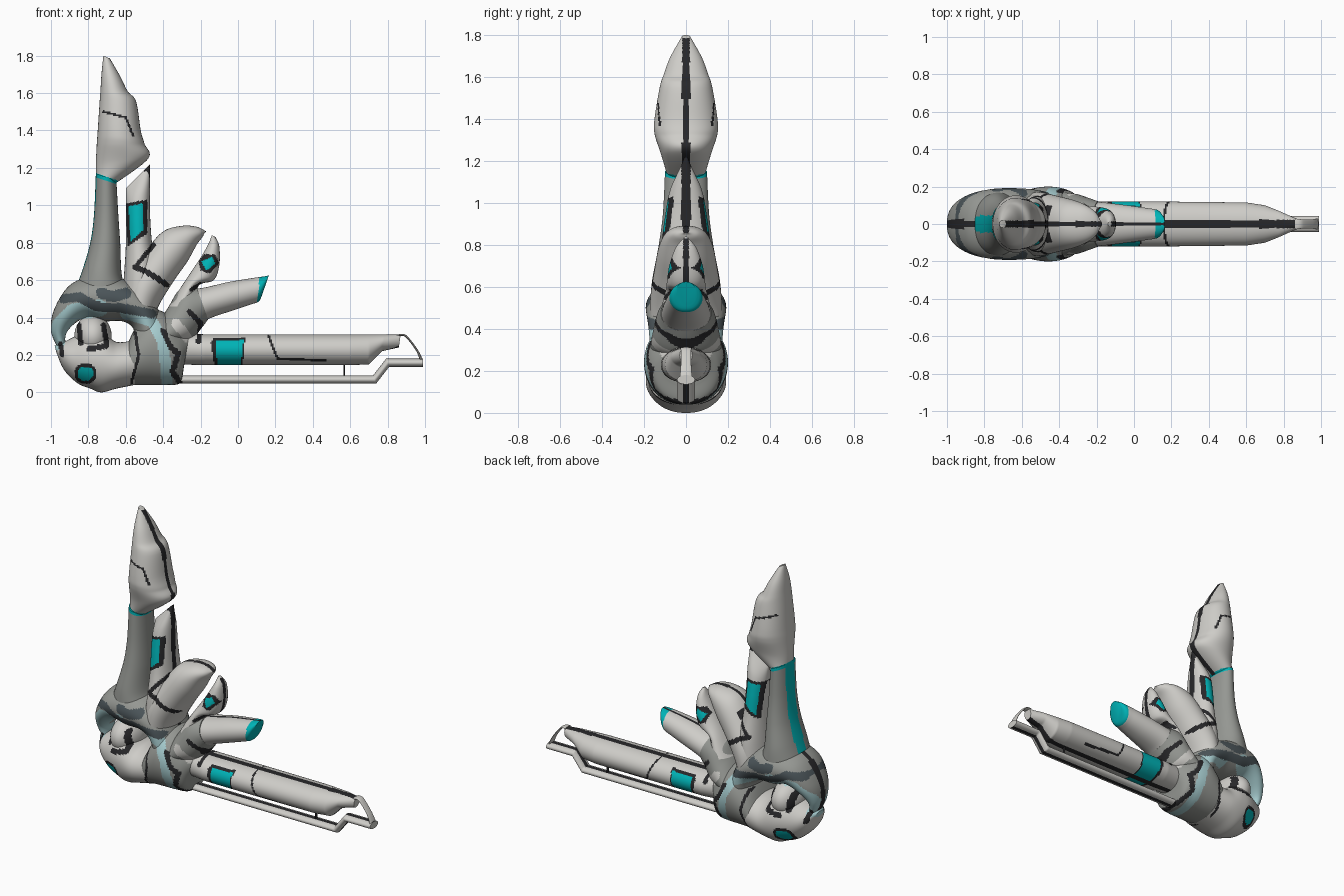
import bpy
import math
from mathutils import Vector

cube = bpy.data.objects.get("Cube")
if cube:
    bpy.data.objects.remove(cube, do_unlink=True)

# Colours
PALETTE = {
    "light_grey": (.62, .61, .58),
    "mid_grey": (.30, .31, .29),
    "pale_blue": (.38, .60, .62),
    "teal": (0, .45, .47),
    "dark": (.02, .02, .022),
    "slate": (.07, .09, .10),
}
NAMES = list(PALETTE)
MATERIALS = []
for name, rgb in PALETTE.items():
    material = bpy.data.materials.new(name)
    material.use_nodes = True
    material.diffuse_color = (*rgb, 1)
    shader = material.node_tree.nodes["Principled BSDF"]
    shader.inputs["Base Color"].default_value = (*rgb, 1)
    shader.inputs["Roughness"].default_value = .6
    MATERIALS.append(material)

MARKS = []
SEGMENTS = 88
STEP = .008


def add_mark(colour, points, margin, test):
    xs, zs = zip(*points)
    box = (min(xs) - margin, max(xs) + margin, min(zs) - margin, max(zs) + margin)
    MARKS.append((NAMES.index(colour), box, test))


def stroke(colour, radius, *points):
    """Painted band of a given half width along a path in the side plane."""
    path = [Vector(p) for p in points]

    def test(point):
        for start, end in zip(path, path[1:]):
            along = end - start
            t = (point - start).dot(along) / along.length_squared
            if (point - start - along * min(1, max(0, t))).length < radius:
                return True
        return False
    add_mark(colour, points, radius, test)


def panel(colour, *corners):
    """Painted convex patch, corners given clockwise."""
    path = [Vector(p) for p in corners]

    def test(point):
        return all((b - a).cross(point - a) <= 0
                   for a, b in zip(path, path[1:] + path[:1]))
    add_mark(colour, corners, 0, test)


def colour_at(x, z, base):
    """Topmost mark at a place in the side plane."""
    for index, (left, right, low, high), test in reversed(MARKS):
        if left <= x <= right and low <= z <= high and test(Vector((x, z))):
            return index
    return base


def resample(rows, curved):
    """Dense rows, through a smooth spline or straight between the given ones."""
    rows = [Vector(r) for r in rows]
    result = []
    for i in range(len(rows) - 1):
        p, q = rows[i], rows[i + 1]
        before, after = rows[max(i - 1, 0)], rows[min(i + 2, len(rows) - 1)]
        reach = max(math.dist(p[0:2], q[0:2]), math.dist(p[2:4], q[2:4]))
        count = max(1, math.ceil(reach / STEP))
        for k in range(count):
            t = k / count
            row = p.lerp(q, t)
            if curved:
                m, n = (q - before) / 2, (after - p) / 2
                s = t * t * (3 - 2 * t)
                row = p * (1 - s) + q * s
                row += m * (t * (1 - t) ** 2) - n * (t * t * (1 - t))
            result.append(row)
    return result + [rows[-1]]


def loft(name, colour, rows, ridge=None, ridge_width=.022, sides=(1,), curved=True):
    """Rounded body; each row gives two silhouette points and a half depth."""
    rows = resample(rows, curved)
    verts, faces, paint = [], [], []
    base = NAMES.index(colour)
    for ax, az, bx, bz, depth in rows:
        for j in range(SEGMENTS):
            angle = math.tau * j / SEGMENTS
            c, s = math.cos(angle), math.sin(angle)
            y = math.copysign(abs(s) ** .9, s) * max(depth, .003)
            verts.append(((ax + bx + (ax - bx) * c) / 2, y,
                          (az + bz + (az - bz) * c) / 2))
    for i in range(len(rows) - 1):
        for j in range(SEGMENTS):
            k = (j + 1) % SEGMENTS
            a, b = i * SEGMENTS, (i + 1) * SEGMENTS
            face = (a + j, a + k, b + k, b + j)
            x, y, z = [sum(axis) / len(face) for axis in zip(*(verts[v] for v in face))]
            side = math.cos(math.tau * (j + .5) / SEGMENTS)
            if ridge and abs(y) < ridge_width and any(side * d > .5 for d in sides):
                paint.append(NAMES.index(ridge))
            else:
                paint.append(colour_at(x, z, base))
            faces.append(face)
    last = (len(rows) - 1) * SEGMENTS
    faces += [tuple(range(SEGMENTS))[::-1], tuple(range(last, last + SEGMENTS))]
    for ax, az, bx, bz, _ in (rows[0], rows[-1]):
        paint.append(colour_at((ax + bx) / 2, (az + bz) / 2, base))
    mesh = bpy.data.meshes.new(name)
    mesh.from_pydata(verts, [], faces)
    for material in MATERIALS:
        mesh.materials.append(material)
    mesh.polygons.foreach_set("material_index", paint)
    mesh.shade_smooth()
    mesh.set_sharp_from_angle(angle=math.radians(50))
    bpy.context.scene.collection.objects.link(bpy.data.objects.new(name, mesh))


# Camouflage bands around the base
stroke("pale_blue", .045, (-.97, .27), (-.95, .36), (-.88, .43), (-.74, .45))
stroke("pale_blue", .03, (-.6, .42), (-.46, .38), (-.4, .27), (-.38, .05))
stroke("slate", .025, (-.93, .5), (-.85, .51), (-.76, .46), (-.62, .45), (-.46, .42))
stroke("slate", .03, (-.73, .53), (-.67, .51), (-.6, .53))
stroke("light_grey", .025, (-.33, .37), (-.27, .29))

# Dark seams
stroke("dark", .015, (-.4, .33), (-.36, .24), (-.32, .21), (-.35, .11), (-.31, .05))
stroke("dark", .008, (-.55, .32), (-.53, .2), (-.57, .05))
stroke("dark", .014, (-.85, .36), (-.84, .26))
stroke("dark", .014, (-.72, .36), (-.7, .25), (-.8, .23))
stroke("dark", .012, (-.95, .26), (-.94, .2))
stroke("dark", .014, (-.26, .43), (-.2, .37), (-.21, .27))
stroke("dark", .012, (-.45, .79), (-.55, .67), (-.48, .64))
stroke("dark", .015, (-.55, .67), (-.48, .64), (-.38, .575))
stroke("dark", .01, (-.25, .55), (-.2, .58))
stroke("dark", .006, (-.72, 1.5), (-.6, 1.47), (-.56, 1.37))
stroke("dark", .006, (.16, .31), (.21, .18), (.47, .17))

# Teal panels with dark surrounds
panel("dark", (-.6, 1.01), (-.485, 1.03), (-.485, .85), (-.59, .78))
panel("teal", (-.585, .995), (-.51, 1.01), (-.505, .87), (-.575, .805))
panel("dark", (-.145, .265), (-.13, .29), (.038, .292), (.025, .14), (-.125, .14))
panel("teal", (-.12, .275), (.03, .28), (.015, .14), (-.11, .14))
panel("dark", (-.21, .7), (-.18, .74), (-.12, .735), (-.1, .69), (-.15, .635), (-.2, .65))
panel("teal", (-.195, .7), (-.14, .725), (-.12, .69), (-.17, .65))
stroke("dark", .054, (-.82, .1), (-.81, .1))
stroke("teal", .038, (-.82, .1), (-.81, .1))
panel("teal", (.12, .64), (.18, .64), (.14, .47), (.1, .47))
stroke("teal", .01, (-.78, 1.17), (-.64, 1.12))

# Upright blade and the stem that carries it
loft("upright_blade", "light_grey", [
    (-.72, 1.8, -.685, 1.785, .02), (-.73, 1.7, -.63, 1.69, .075),
    (-.735, 1.62, -.59, 1.61, .105), (-.74, 1.55, -.545, 1.555, .125),
    (-.75, 1.4, -.52, 1.4, .15), (-.755, 1.33, -.5, 1.33, .15),
    (-.76, 1.22, -.48, 1.25, .12), (-.76, 1.15, -.65, 1.12, .09)],
    ridge="dark", ridge_width=.018, sides=(-1,))
loft("blade_stem", "mid_grey", [
    (-.76, 1.17, -.65, 1.13, .1), (-.77, .95, -.64, .95, .11),
    (-.79, .8, -.63, .8, .13), (-.83, .66, -.62, .62, .16),
    (-.87, .55, -.58, .53, .17)], ridge="teal", ridge_width=.045)
loft("inner_upright", "light_grey", [
    (-.6, 1.09, -.47, 1.22, .02), (-.6, 1.02, -.47, 1.1, .075),
    (-.6, .92, -.47, .95, .1), (-.6, .78, -.46, .8, .12),
    (-.61, .62, -.44, .66, .15), (-.62, .5, -.44, .5, .16)],
    ridge="dark", sides=(-1,))

# Arched base, wrist and palm
loft("base_arch", "mid_grey", [
    (-.96, .23, -.92, .24, .05), (-1, .33, -.92, .31, .08),
    (-.98, .45, -.87, .37, .13), (-.89, .58, -.8, .4, .17),
    (-.73, .63, -.72, .38, .19), (-.58, .59, -.62, .38, .19),
    (-.46, .5, -.56, .34, .18), (-.4, .38, -.54, .24, .17)], ridge="dark")
loft("wrist", "light_grey", [
    (-.98, .25, -.97, .21, .04), (-.93, .27, -.93, .12, .11),
    (-.87, .3, -.86, .05, .15), (-.8, .33, -.79, .02, .18),
    (-.73, .33, -.73, 0, .19), (-.65, .27, -.65, .02, .19),
    (-.55, .28, -.55, .04, .18)])
loft("knuckle", "light_grey", [
    (-.775 - .1 * math.cos(t), .3 + .115 * math.sin(t),
     -.775 - .1 * math.cos(t), .3 - .115 * math.sin(t), .17 * math.sin(t))
    for t in [math.pi * i / 12 for i in range(13)]])
loft("palm", "mid_grey", [
    (-.59, .26, -.6, .04, .17), (-.54, .36, -.54, .04, .19),
    (-.46, .44, -.46, .04, .2), (-.38, .42, -.38, .04, .19),
    (-.32, .37, -.31, .05, .16), (-.26, .32, -.29, .13, .11)])

# Bent finger, split by a diagonal slot
loft("bent_finger", "light_grey", [
    (-.62, .45, -.45, .38, .17), (-.58, .62, -.42, .47, .17),
    (-.49, .76, -.34, .6, .15), (-.4, .86, -.27, .7, .13),
    (-.3, .89, -.22, .79, .1), (-.22, .885, -.19, .83, .06),
    (-.17, .86, -.18, .85, .01)], ridge="dark", ridge_width=.014)
loft("bent_fingertip", "light_grey", [
    (-.14, .84, -.12, .83, .01), (-.16, .79, -.1, .78, .05),
    (-.2, .72, -.1, .68, .08), (-.24, .66, -.13, .6, .09),
    (-.3, .57, -.21, .57, .1), (-.37, .46, -.24, .46, .13)],
    ridge="dark", ridge_width=.014, sides=(-1,))

# Straight finger with its wide root
loft("finger_root", "mid_grey", [
    (-.43, .36, -.34, .25, .17), (-.37, .46, -.25, .28, .16),
    (-.31, .55, -.19, .35, .14), (-.22, .56, -.16, .39, .12)])
loft("straight_finger", "light_grey", [
    (-.27, .55, -.19, .37, .12), (-.18, .56, -.14, .4, .115),
    (-.05, .59, -.02, .44, .1), (.07, .61, .07, .47, .085),
    (.14, .62, .11, .485, .075), (.165, .625, .125, .51, .05)],
    ridge="dark", ridge_width=.008)

# Long barrel, lower rail and the thin nose frame
loft("long_barrel", "light_grey", [
    (-.32, .32, -.32, .15, .1), (-.18, .31, -.18, .145, .12),
    (.15, .31, .15, .145, .12), (.6, .31, .6, .145, .115),
    (.7, .31, .7, .15, .1), (.78, .31, .77, .22, .07),
    (.87, .31, .86, .24, .03)], ridge="dark", sides=(1, -1), curved=False)
loft("lower_rail", "light_grey", [
    (x - lean, z + .022, x + lean, z - .022, .042) for x, z, lean in [
        (-.32, .068, 0), (.73, .068, .008), (.8, .158, .008), (.99, .158, 0)]],
    ridge="dark", ridge_width=.012, sides=(1, -1), curved=False)
loft("nose_frame", "light_grey", [
    (.86, .312, .86, .3, .03), (.9, .305, .895, .295, .025),
    (.96, .23, .95, .225, .025), (.99, .17, .975, .165, .03)])
loft("rail_strut", "dark", [
    (.565, .15, .573, .15, .01), (.565, .07, .573, .07, .01)])
